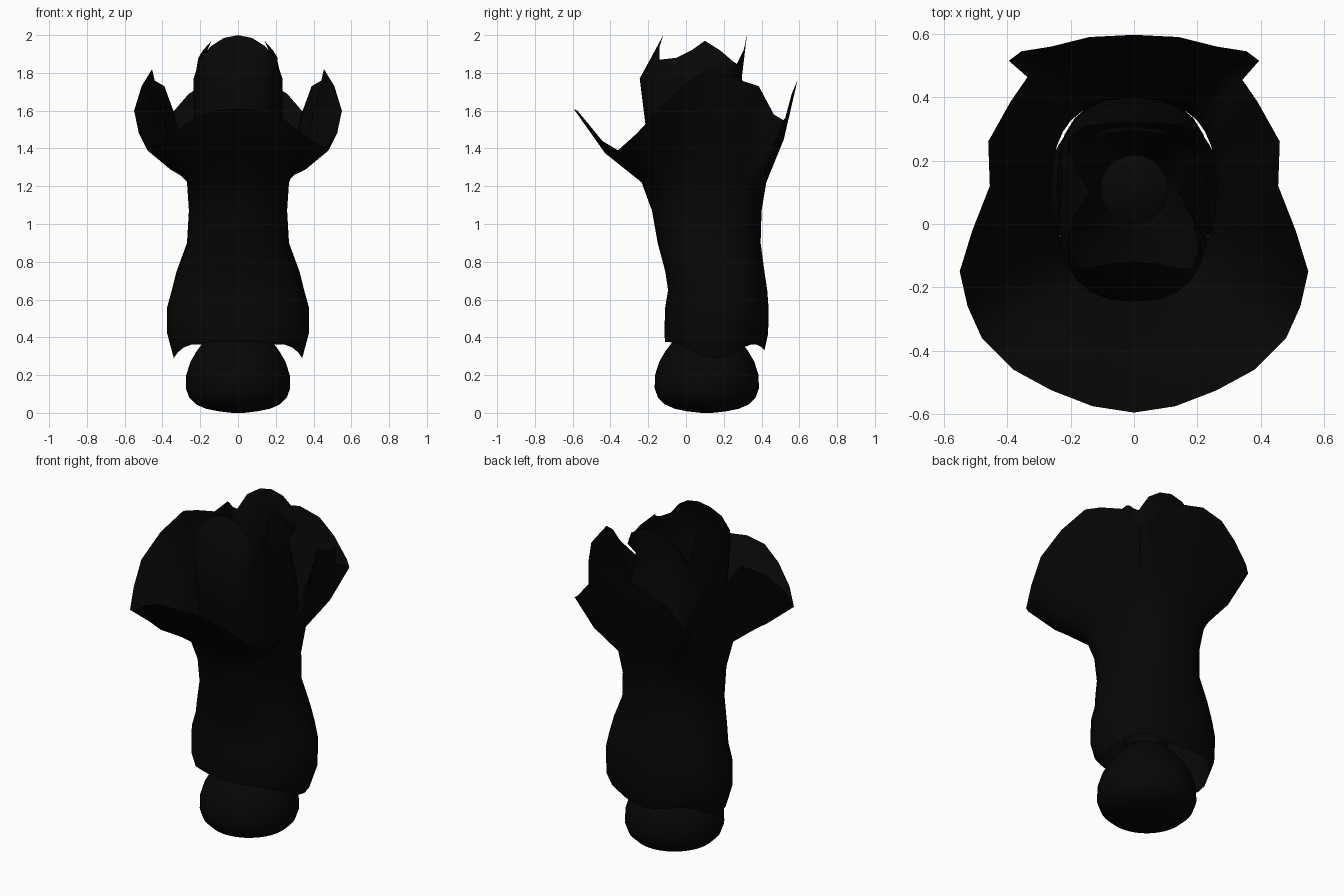
import bpy
from math import sin, cos, pi, copysign

old = bpy.data.objects.get("Cube")
if old:
    bpy.data.objects.remove(old, do_unlink=True)

black = bpy.data.materials.new("soft black")
black.use_nodes = True
colour = (0.002, 0.002, 0.002, 1)
black.diffuse_color = colour
bsdf = next(n for n in black.node_tree.nodes if n.type == "BSDF_PRINCIPLED")
bsdf.inputs["Base Color"].default_value = colour
bsdf.inputs["Roughness"].default_value = 0.9


def rounded(v, p):
    return copysign(abs(v) ** p, v)


def half_ring(steps, z, half_width, front, back, p):
    """Half of an oval ring, from the front round the left to the back."""
    mid, depth = (front + back) / 2, (back - front) / 2
    return [(half_width * rounded(sin(pi * i / steps), p),
             mid - depth * rounded(cos(pi * i / steps), p), z)
            for i in range(steps + 1)]


def loft(name, halves, cap=False):
    """Mirror the half rings across x and skin them into a surface."""
    rings = []
    for half in halves:
        rings.append(half + [(-x, y, z) for x, y, z in half[-2:0:-1]])
    n = len(rings[0])
    verts = [v for ring in rings for v in ring]
    faces = [(r * n + i, r * n + (i + 1) % n, (r + 1) * n + (i + 1) % n, (r + 1) * n + i)
             for r in range(len(rings) - 1) for i in range(n)]
    if cap:
        last = (len(rings) - 1) * n
        faces += [tuple(reversed(range(n))), tuple(range(last, last + n))]
    mesh = bpy.data.meshes.new(name)
    mesh.from_pydata(verts, [], faces)
    mesh.update()
    mesh.materials.append(black)
    obj = bpy.data.objects.new(name, mesh)
    bpy.context.collection.objects.link(obj)
    bpy.ops.object.select_all(action="DESELECT")
    obj.select_set(True)
    bpy.context.view_layer.objects.active = obj
    bpy.ops.object.shade_smooth_by_angle(angle=pi / 3)


# Egg-shaped bulb at the foot
bulb = [(0, 0.03), (0.008, 0.1), (0.022, 0.17), (0.045, 0.222), (0.08, 0.258),
        (0.13, 0.276), (0.2, 0.274), (0.27, 0.252), (0.33, 0.217), (0.39, 0.17),
        (0.44, 0.12), (0.475, 0.06), (0.485, 0.01)]
loft("bulb", [half_ring(24, z, r, 0.11 - r, 0.11 + r, 1) for z, r in bulb], cap=True)

# Outer sleeve with a scalloped hem, squarer towards the throat
STEPS = 16
hem = []
for i, (x, y, z) in enumerate(half_ring(STEPS, 0, 0.34, -0.11, 0.415, 0.92)):
    t = pi * i / STEPS
    hem.append((x, y, 0.375 - 0.085 * sin(t) ** 6 - 0.045 * max(0, -cos(t)) ** 8))
sleeve = [hem]
for z, w, front, back, p in [(0.42, 0.375, -0.115, 0.435, 0.93), (0.56, 0.375, -0.11, 0.437, 0.92),
                             (0.65, 0.35, -0.095, 0.43, 0.9), (0.75, 0.325, -0.11, 0.415, 0.88),
                             (0.9, 0.27, -0.15, 0.395, 0.85), (1.07, 0.26, -0.18, 0.4, 0.8),
                             (1.22, 0.27, -0.235, 0.425, 0.68)]:
    sleeve.append(half_ring(STEPS, z, w, front, back, p))

# Flared outer petals: front lip, side petal, notch, back lip
rim = [(0, -0.595, 1.61), (0.13, -0.575, 1.6), (0.26, -0.525, 1.54), (0.38, -0.46, 1.45),
       (0.48, -0.36, 1.39), (0.525, -0.26, 1.48), (0.55, -0.15, 1.6), (0.51, -0.02, 1.73),
       (0.455, 0.12, 1.82), (0.46, 0.26, 1.77), (0.39, 0.385, 1.73), (0.335, 0.465, 1.58),
       (0.395, 0.515, 1.55), (0.355, 0.545, 1.58), (0.26, 0.56, 1.69), (0.14, 0.59, 1.76),
       (0, 0.597, 1.79)]
throat = []
for (x0, y0, z0), (x1, y1, z1) in zip(sleeve[-1], rim):
    throat.append((x0 + (x1 - x0) * 0.54, y0 + (y1 - y0) * 0.54, z0 + (z1 - z0) * 0.4))
loft("outer_petals", sleeve + [throat, rim])

# Inner cup of four petals: narrow stalk on the bulb, closing again at the top
STEPS = 12
cup = [half_ring(STEPS, z, w, front, back, p)
       for z, w, front, back, p in [(0.42, 0.1, 0.01, 0.21, 1), (0.6, 0.145, -0.04, 0.26, 0.9),
                                    (0.9, 0.17, -0.075, 0.29, 0.85),
                                    (1.1, 0.215, -0.13, 0.37, 0.8),
                                    (1.25, 0.245, -0.17, 0.402, 0.78),
                                    (1.53, 0.235, -0.215, 0.385, 0.8),
                                    (1.77, 0.235, -0.245, 0.295, 0.8)]]
cup_rim = [(0, -0.12, 2), (0.075, -0.125, 1.985), (0.145, -0.14, 1.94), (0.2, -0.14, 1.87),
           (0.21, -0.05, 1.88), (0.185, 0.03, 1.92), (0.14, 0.1, 1.97), (0.185, 0.18, 1.92),
           (0.21, 0.25, 1.86), (0.2, 0.28, 1.84), (0.155, 0.31, 1.93), (0.08, 0.32, 1.98),
           (0, 0.32, 2)]
loft("inner_petals", cup + [cup_rim])
